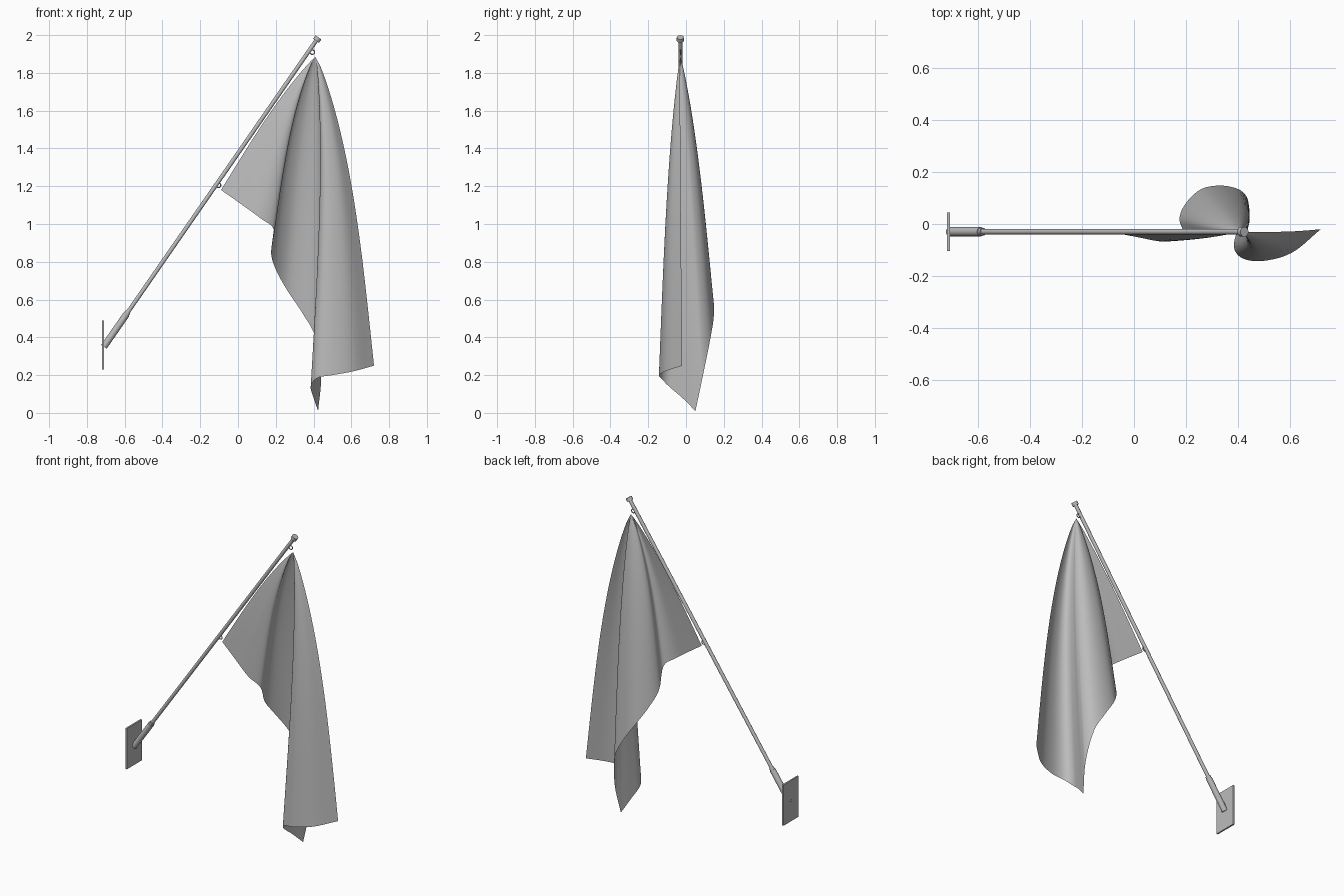
import bpy, bmesh, math
from mathutils import Vector

old = bpy.data.objects.get("Cube")
if old:
    bpy.data.objects.remove(old)


def material(name, colour):
    mat = bpy.data.materials.new(name)
    mat.use_nodes = True
    mat.diffuse_color = colour
    mat.node_tree.nodes["Principled BSDF"].inputs["Base Color"].default_value = colour
    return mat


GREY = material("plain grey", (0.5, 0.5, 0.5, 1))
POLE_Y = -0.03


def finish(obj, name, smooth=True):
    obj.name = name
    obj.data.materials.append(GREY)
    if smooth:
        bpy.ops.object.select_all(action="DESELECT")
        obj.select_set(True)
        bpy.context.view_layer.objects.active = obj
        bpy.ops.object.shade_smooth_by_angle(angle=math.radians(40))
    return obj


def rod(name, start, end, radius, sides=16):
    axis = end - start
    bpy.ops.mesh.primitive_cylinder_add(
        vertices=sides, radius=radius, depth=axis.length,
        location=(start + end) / 2, rotation=axis.to_track_quat("Z", "Y").to_euler())
    return finish(bpy.context.object, name)


# Wall plate
bpy.ops.mesh.primitive_cube_add(size=1, location=(-0.715, POLE_Y, 0.36))
plate = bpy.context.object
plate.scale = (0.01, 0.15, 0.26)
finish(plate, "wall_plate", smooth=False)

# Slanted pole with its socket and end cap
foot = Vector((-0.71, POLE_Y, 0.35))
tip = Vector((0.42, POLE_Y, 1.98))
along = (tip - foot).normalized()
rod("pole", foot + along * 0.1, tip, 0.011)
rod("socket", foot, foot + along * 0.21, 0.018)
rod("socket_rim", foot + along * 0.21, foot + along * 0.225, 0.015)
rod("end_cap", tip - along * 0.012, tip + along * 0.01, 0.019)

# Rings that tie the cloth to the pole
for name, x, z in (("upper_ring", 0.393, 1.91), ("lower_ring", -0.103, 1.205)):
    bpy.ops.mesh.primitive_torus_add(
        major_radius=0.012, minor_radius=0.003, major_segments=20, minor_segments=8,
        location=(x, POLE_Y, z), rotation=(math.pi / 2, 0, 0))
    finish(bpy.context.object, name)

# Cloth: folds fan out from the top corner to a wavy free edge.
# Each edge point holds x, y, z and the sideways bow of its fold line.
TOP = Vector((0.41, POLE_Y, 1.885))
EDGE = [
    (0.72, -0.02, 0.25, 0.062), (0.61, -0.11, 0.22, 0.055), (0.5, -0.142, 0.2, 0.045),
    (0.42, -0.133, 0.185, 0.04), (0.385, -0.09, 0.14, 0.035), (0.4, -0.02, 0.08, 0.03),
    (0.424, 0.05, 0.01, 0.03), (0.44, 0.09, 0.2, 0.02), (0.41, 0.13, 0.4, 0.01),
    (0.34, 0.148, 0.53, 0), (0.26, 0.135, 0.65, -0.02), (0.2, 0.08, 0.76, -0.04),
    (0.175, 0.02, 0.85, -0.045), (0.19, -0.045, 0.97, -0.035), (0.12, -0.068, 1.03, -0.03),
    (0.01, -0.05, 1.11, -0.03), (-0.09, POLE_Y, 1.18, -0.03),
]
CORNER = 6      # the sharp lower corner of the cloth
STEPS, ROWS = 5, 30


def spline(points):
    """Smooth curve through the points."""
    pts = [Vector(p) for p in points]
    pts = [2 * pts[0] - pts[1]] + pts + [2 * pts[-1] - pts[-2]]
    out = []
    for a, b, c, d in zip(pts, pts[1:], pts[2:], pts[3:]):
        for i in range(STEPS):
            t = i / STEPS
            out.append(b + (c - a) * t / 2 + (a * 2 - b * 5 + c * 4 - d) * t * t / 2
                       + (b * 3 - a - c * 3 + d) * t ** 3 / 2)
    return out + [pts[-2]]


rim = spline(EDGE[:CORNER + 1]) + spline(EDGE[CORNER:])[1:]
bm = bmesh.new()
apex = bm.verts.new(TOP)
previous = None
for x, y, z, bow in rim:
    line = [apex]
    for row in range(1, ROWS + 1):
        r = row / ROWS
        swell = math.sin(math.pi * r ** 0.7)
        p = TOP.lerp(Vector((x, y, z)), r) + Vector((bow, 0.15 * y, 0)) * swell
        line.append(bm.verts.new(p))
    if previous:
        bm.faces.new((apex, previous[1], line[1]))
        for i in range(1, ROWS):
            bm.faces.new((previous[i], previous[i + 1], line[i + 1], line[i]))
    previous = line
bmesh.ops.reverse_faces(bm, faces=bm.faces[:])
mesh = bpy.data.meshes.new("flag_cloth")
bm.to_mesh(mesh)
bm.free()
cloth = bpy.data.objects.new("flag_cloth", mesh)
bpy.context.collection.objects.link(cloth)
finish(cloth, "flag_cloth")
